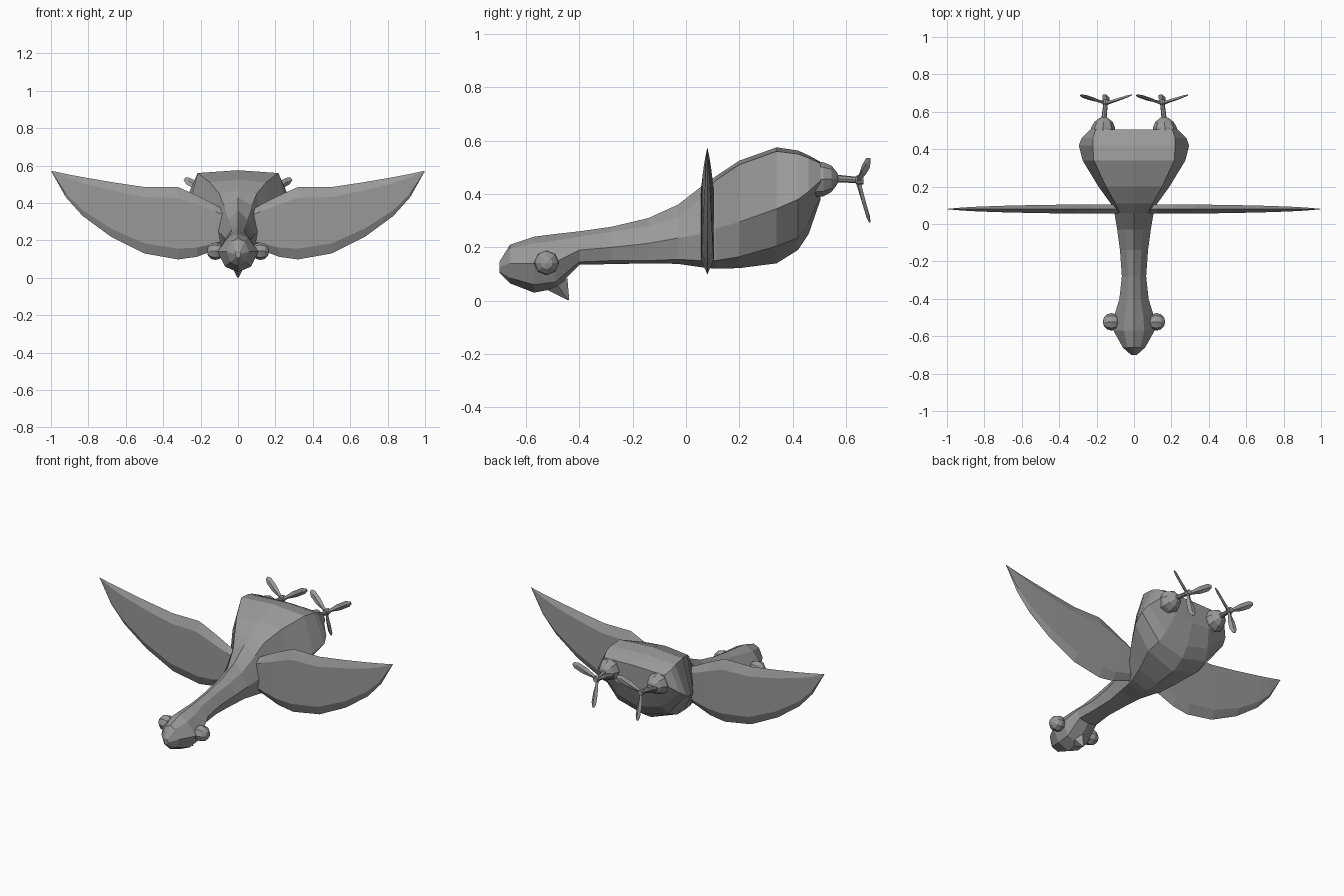
import bpy, bmesh, math
from mathutils import Vector, Matrix

cube = bpy.data.objects.get("Cube")
if cube:
    bpy.data.objects.remove(cube, do_unlink=True)

grey = bpy.data.materials.new("mid grey")
grey.use_nodes = True
COLOUR = (0.32, 0.32, 0.32, 1)
grey.diffuse_color = COLOUR
grey.node_tree.nodes["Principled BSDF"].inputs["Base Color"].default_value = COLOUR


def finish(name, bm):
    """Turn a bmesh into a flat-shaded grey object."""
    bmesh.ops.remove_doubles(bm, verts=bm.verts, dist=0.0005)
    bmesh.ops.recalc_face_normals(bm, faces=bm.faces)
    mesh = bpy.data.meshes.new(name)
    bm.to_mesh(mesh)
    bm.free()
    mesh.materials.append(grey)
    obj = bpy.data.objects.new(name, mesh)
    bpy.context.collection.objects.link(obj)
    return obj


def loft(bm, rings):
    """Skin a row of closed rings and cap both ends."""
    rows = [[bm.verts.new(p) for p in ring] for ring in rings]
    n = len(rows[0])
    for a, b in zip(rows, rows[1:]):
        for i in range(n):
            j = (i + 1) % n
            bm.faces.new((a[i], a[j], b[j], b[i]))
    bm.faces.new(rows[0])
    bm.faces.new(rows[-1])


def turned(bm, stations, sides):
    """Skin round sections given as (centre x, y, z, radius) along y."""
    loft(bm, [[(x + r * math.cos(t), y, z + r * math.sin(t))
               for t in (2 * math.pi * k / sides for k in range(sides))]
              for x, y, z, r in stations])


# Body: y, top z, shoulder x and z, side x and z, lower x and z, bottom z
sections = [
    (-.70, .145, .01, .14, .015, .125, .01, .11, .105),
    (-.66, .21, .035, .195, .06, .14, .04, .085, .065),
    (-.57, .24, .055, .215, .11, .14, .07, .06, .03),
    (-.49, .25, .05, .225, .105, .145, .07, .07, .045),
    (-.40, .26, .035, .24, .078, .19, .06, .145, .135),
    (-.28, .277, .033, .258, .065, .20, .05, .15, .137),
    (-.14, .31, .04, .28, .075, .215, .055, .15, .14),
    (-.03, .36, .05, .31, .09, .235, .07, .155, .138),
    (.06, .43, .075, .385, .105, .25, .09, .15, .125),
    (.11, .465, .10, .45, .125, .27, .105, .15, .12),
    (.20, .525, .15, .51, .19, .295, .13, .165, .122),
    (.34, .575, .215, .56, .275, .345, .18, .205, .14),
    (.42, .563, .22, .55, .295, .38, .17, .235, .19),
    (.46, .545, .22, .535, .28, .41, .15, .29, .25),
    (.505, .52, .205, .515, .235, .45, .12, .39, .38),
]
rings = []
for y, top, sx, sz, mx, mz, lx, lz, bottom in sections:
    half = [(sx, y, sz), (mx, y, mz), (lx, y, lz)]
    rings.append([(0, y, top), *half, (0, y, bottom),
                  *[(-x, y, z) for x, y, z in reversed(half)]])
bm = bmesh.new()
loft(bm, rings)
finish("body_and_neck", bm)

# Chin spike
bm = bmesh.new()
loft(bm, [[(0, -.52, .04), (.03, -.48, .055), (0, -.445, .085), (-.03, -.48, .055)],
          [(0, -.445, .003), (.004, -.441, .002), (0, -.438, .004), (-.004, -.441, .002)]])
finish("chin_spike", bm)

# Wing outline: x, upper z, lower z, half thickness
wing = [
    (.05, .35, .17, .022), (.12, .39, .15, .025), (.22, .44, .112, .025),
    (.32, .485, .098, .024), (.50, .485, .13, .022), (.68, .512, .22, .018),
    (.83, .538, .33, .013), (.92, .555, .43, .008), (.998, .572, .568, .001),
]
# Propeller blade: distance from hub, half chord, half thickness, backward sweep
blade = [(0, .012, .012, 0), (.03, .011, .009, .008), (.08, .021, .008, .022),
         (.135, .021, .006, .038), (.157, .009, .003, .044)]

for side, sign in (("left", 1), ("right", -1)):
    # Thin lens-shaped wing
    bm = bmesh.new()
    rings = []
    for x, up, low, t in wing:
        a, b = up + (low - up) * .15, low + (up - low) * .15
        rings.append([(sign * x, .08 + d, z) for d, z in
                      ((0, up), (-t, a), (-t, b), (0, low), (t, b), (t, a))])
    loft(bm, rings)
    finish(side + "_wing", bm)

    # Bulging eye
    bm = bmesh.new()
    bmesh.ops.create_uvsphere(bm, u_segments=8, v_segments=6, radius=.047)
    bmesh.ops.transform(bm, verts=bm.verts, matrix=Matrix.Translation(
        (sign * .12, -.523, .142)) @ Matrix.Rotation(math.pi / 2, 4, 'Y'))
    finish(side + "_eye", bm)

    # Motor pod with its shaft
    bm = bmesh.new()
    turned(bm, [(sign * x, y, z, r) for x, y, z, r in (
        (.165, .46, .455, .068), (.165, .515, .455, .064), (.163, .545, .457, .05),
        (.162, .565, .458, .025), (.16, .57, .458, .014), (.153, .635, .453, .012),
        (.152, .645, .452, .02), (.152, .665, .452, .016))], 8)
    finish(side + "_motor", bm)

    # Three swept propeller blades
    bm = bmesh.new()
    hub = Vector((sign * .15, .645, .45))
    for k in range(3):
        turn = Matrix.Rotation(math.pi + k * math.tau / 3, 3, 'Y')
        pitch = Matrix.Rotation(math.radians(20), 3, 'Z')
        rings = []
        for d, c, t, sweep in blade:
            rings.append([hub + turn @ (pitch @ Vector(p) + Vector((0, sweep, d)))
                          for p in ((c, 0, 0), (0, t, 0), (-c, 0, 0), (0, -t, 0))])
        loft(bm, rings)
    finish(side + "_propeller", bm)
